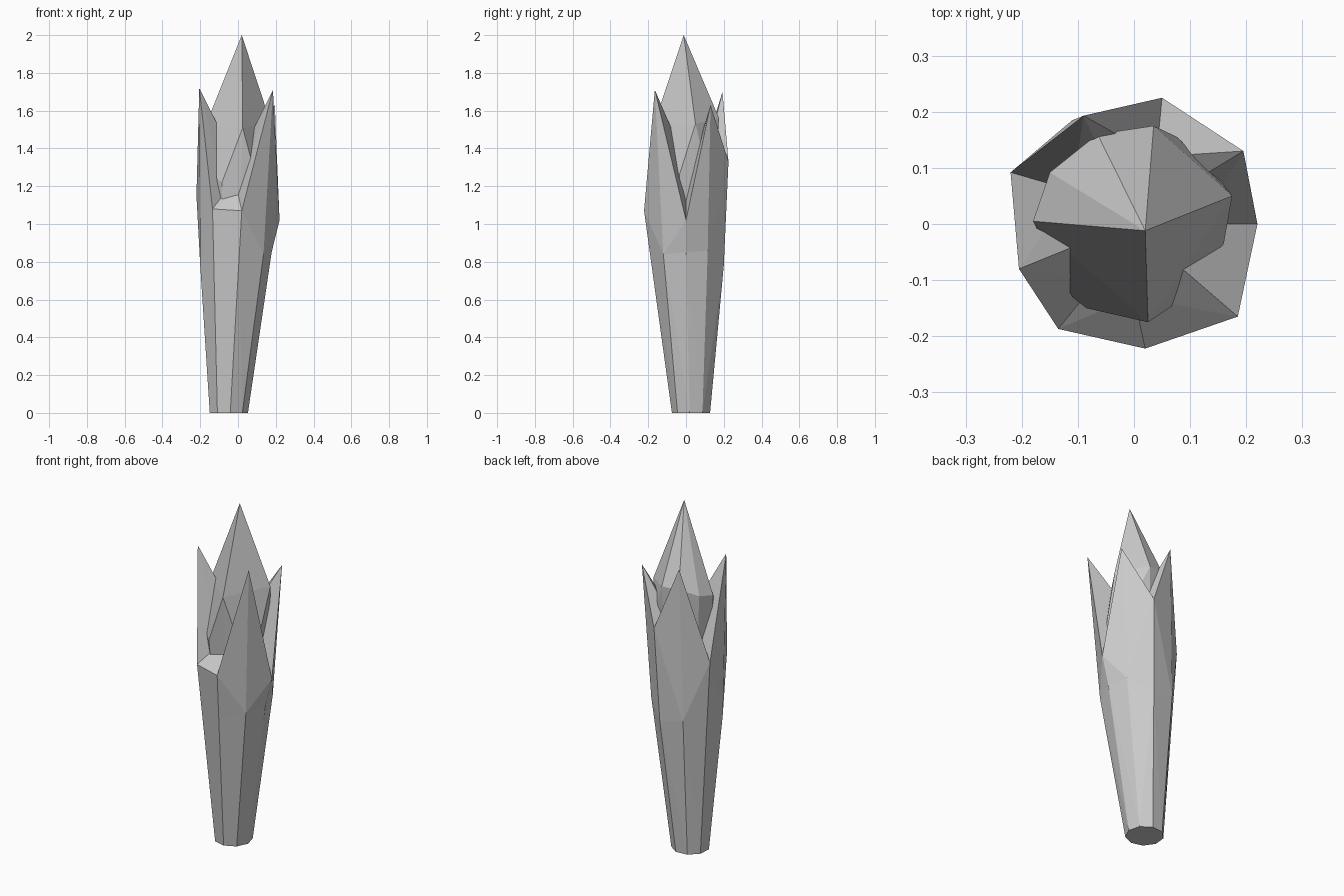
import bpy
import bmesh
from math import cos, sin, radians
from mathutils import Vector

default_cube = bpy.data.objects.get("Cube")
if default_cube:
    bpy.data.objects.remove(default_cube, do_unlink=True)


def make_material(name, value):
    mat = bpy.data.materials.new(name)
    mat.use_nodes = True
    colour = (value, value, value, 1)
    mat.diffuse_color = colour
    mat.node_tree.nodes["Principled BSDF"].inputs["Base Color"].default_value = colour
    return mat


def finish(bm, name, mat):
    """Turn the bmesh into a flat shaded object."""
    bmesh.ops.recalc_face_normals(bm, faces=bm.faces)
    mesh = bpy.data.meshes.new(name)
    bm.to_mesh(mesh)
    bm.free()
    mesh.materials.append(mat)
    obj = bpy.data.objects.new(name, mesh)
    bpy.context.collection.objects.link(obj)
    return obj


def convex_quad(bm, a, b, c, d):
    """Split a bent quad along the diagonal that bulges outward."""
    normal = (b.co - a.co).cross(c.co - a.co)
    if normal.dot(d.co - a.co) <= 0:
        bm.faces.new((a, b, c))
        bm.faces.new((a, c, d))
    else:
        bm.faces.new((a, b, d))
        bm.faces.new((b, c, d))


stone = make_material("grey stone", 0.6)

# Outer husk: nine columns counter-clockwise, as (bend, rim, inner lip);
# a column without a bend runs straight from foot to rim
columns = [
    ((.178, 0, .85), (.22, 0, 1.02), (.12, 0, 1.14)),
    ((.145, .115, .86), (.195, .13, 1.63), (.08, .06, 1.4)),
    ((.03, .2, .78), (.05, .225, 1.33), (.04, .12, 1.4)),
    ((-.11, .185, .81), (-.09, .193, 1.7), (-.05, .11, 1.43)),
    (None, (-.22, .092, 1.15), (-.11, .06, 1.24)),
    ((-.2, -.055, .78), (-.205, -.08, 1.72), (-.07, -.025, 1.45)),
    (None, (-.135, -.187, 1.08), (-.065, -.1, 1.17)),
    (None, (.02, -.222, 1.07), (0, -.13, 1.16)),
    ((.135, -.12, .84), (.185, -.165, 1.71), (.04, -.04, 1.42)),
]
bm = bmesh.new()
rings = []
for i, (bend, rim, lip) in enumerate(columns):
    angle = radians(40 * i - 5)
    foot = Vector((-.05 + .103 * cos(angle), .028 + .103 * sin(angle), 0))
    if bend is None:
        bend = foot.lerp(Vector(rim), .8 / rim[2])
    rings.append([bm.verts.new(p) for p in (foot, bend, rim, lip)])

for left, right in zip(rings, rings[1:] + rings[:1]):
    for k in range(3):
        convex_quad(bm, left[k], right[k], right[k + 1], left[k + 1])
bm.faces.new([ring[0] for ring in reversed(rings)])
bm.faces.new([ring[3] for ring in rings])
finish(bm, "outer_husk", stone)

# Inner crystal: pointed head with sheared shoulders, tapering into the husk
shoulders = [
    (.025, -.175, 1.51), (-.085, -.15, 1.22), (-.11, -.13, 1.24),
    (-.18, .005, 1.5), (-.15, .092, 1.52), (-.065, .16, 1.56),
    (.035, .175, 1.56), (.077, .155, 1.45), (.155, .077, 1.42),
    (.175, .05, 1.53), (.16, -.035, 1.26), (.07, -.145, 1.34),
]
bm = bmesh.new()
bm.verts.new((.02, -.012, 2))
for x, y, z in shoulders:
    bm.verts.new((x, y, z))
    bm.verts.new((x * .4 - .03, y * .4 + .02, .4))
hull = bmesh.ops.convex_hull(bm, input=bm.verts)
unused = [v for v in bm.verts if not v.link_faces]
bmesh.ops.delete(bm, geom=unused, context="VERTS")
finish(bm, "inner_crystal", stone)
